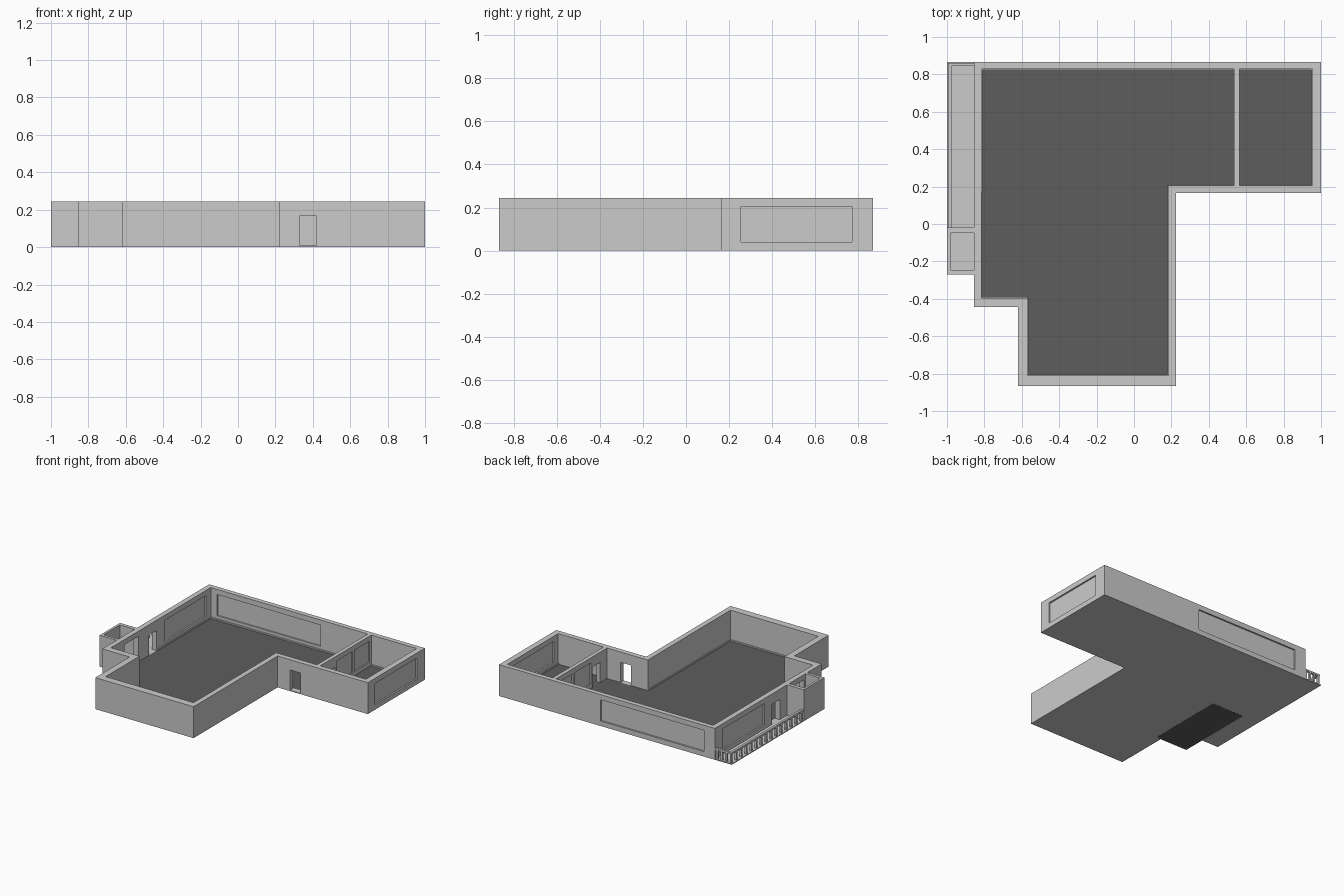
import bpy, bmesh

if "Cube" in bpy.data.objects:
    bpy.data.objects.remove(bpy.data.objects["Cube"])

H = 0.245          # wall height
FLOOR = 0.008      # finished floor level

OUTER = [(-0.855, 0.867), (-0.855, -0.445), (-0.62, -0.445), (-0.62, -0.867),
         (0.225, -0.867), (0.225, 0.165), (1.0, 0.165), (1.0, 0.867)]
INNER = [(-0.815, 0.83), (-0.815, -0.395), (-0.57, -0.395), (-0.57, -0.81),
         (0.185, -0.81), (0.185, 0.205), (0.955, 0.205), (0.955, 0.83)]

dark = bpy.data.materials.new("dark_floor")
dark.diffuse_color = (0.11, 0.11, 0.11, 1)
dark.use_nodes = True
dark.node_tree.nodes["Principled BSDF"].inputs["Base Color"].default_value = dark.diffuse_color


def prism(name, outline, z0, z1, mat=None):
    """Vertical extrusion of an outline."""
    bm = bmesh.new()
    face = bm.faces.new([bm.verts.new((x, y, z0)) for x, y in outline])
    top = bmesh.ops.extrude_face_region(bm, geom=[face])["geom"]
    bmesh.ops.translate(bm, vec=(0, 0, z1 - z0),
                        verts=[v for v in top if isinstance(v, bmesh.types.BMVert)])
    bmesh.ops.recalc_face_normals(bm, faces=bm.faces)
    me = bpy.data.meshes.new(name)
    bm.to_mesh(me)
    bm.free()
    ob = bpy.data.objects.new(name, me)
    bpy.context.collection.objects.link(ob)
    if mat:
        me.materials.append(mat)
    return ob


def box(name, x0, x1, y0, y1, z0, z1, mat=None):
    return prism(name, [(x0, y0), (x1, y0), (x1, y1), (x0, y1)], z0, z1, mat)


def cut(target, cutter):
    """Subtract the cutter and remove it."""
    mod = target.modifiers.new("cut", 'BOOLEAN')
    mod.operation = 'DIFFERENCE'
    mod.solver = 'EXACT'
    mod.object = cutter
    cutter.hide_render = True
    bpy.context.view_layer.objects.active = target
    bpy.ops.object.modifier_apply(modifier=mod.name)
    bpy.data.objects.remove(cutter)


def opening(wall, x0, x1, y0, y1, z0, z1):
    """Hole through a wall; the thin direction is overshot."""
    e = 0.01
    if x1 - x0 < y1 - y0:
        x0, x1 = x0 - e, x1 + e
    else:
        y0, y1 = y0 - e, y1 + e
    cut(wall, box("cutter", x0, x1, y0, y1, z0, z1))


def window(name, wall, x0, x1, y0, y1, z0=0.04, z1=0.205, inset=0.012):
    """Opening closed by a pane set back from both wall faces."""
    opening(wall, x0, x1, y0, y1, z0, z1)
    if x1 - x0 < y1 - y0:
        x0, x1 = x0 + inset, x1 - inset
    else:
        y0, y1 = y0 + inset, y1 - inset
    box(name, x0, x1, y0, y1, z0, z1)


# base slabs and floors
prism("base_slab", OUTER, 0.001, 0.005)
box("balcony_slab", -1.0, -0.855, -0.27, 0.867, 0.001, FLOOR)
box("underside_panel", -0.855, -0.58, -0.44, 0.18, 0.0, 0.004, dark)
prism("room_floor", INNER, 0.004, FLOOR, dark)

# outer walls
walls = prism("outer_walls", OUTER, 0.001, H)
cut(walls, prism("cutter", INNER, -0.1, 1))
opening(walls, 0.33, 0.42, 0.165, 0.205, FLOOR, 0.165)          # entrance
opening(walls, -0.855, -0.815, 0.07, 0.165, FLOOR, 0.165)       # balcony door
opening(walls, -0.855, -0.815, -0.23, -0.06, 0.02, 0.205)       # closet opening
window("back_window", walls, -0.76, 0.126, 0.83, 0.867)
window("right_window", walls, 0.955, 1.0, 0.255, 0.77)
window("left_window", walls, -0.855, -0.815, 0.26, 0.77)

# partition wall
part = box("partition_wall", 0.535, 0.565, 0.205, 0.83, 0.004, H)
opening(part, 0.535, 0.565, 0.29, 0.385, FLOOR, 0.165)
window("partition_window_1", part, 0.535, 0.565, 0.405, 0.6, inset=0.01)
window("partition_window_2", part, 0.535, 0.565, 0.625, 0.81, inset=0.01)

# skirting along the solid inner walls
S, T = 0.006, 0.018
box("skirting_back", -0.815, 0.535, 0.83 - S, 0.83, FLOOR, T)
box("skirting_back_small", 0.565, 0.955, 0.83 - S, 0.83, FLOOR, T)
box("skirting_right", 0.955 - S, 0.955, 0.205, 0.83, FLOOR, T)
box("skirting_front", -0.57, 0.185, -0.81, -0.81 + S, FLOOR, T)
box("skirting_inner", 0.185 - S, 0.185, -0.81, 0.205, FLOOR, T)
box("skirting_left", -0.815, -0.815 + S, 0.165, 0.83, FLOOR, T)
box("skirting_step_left", -0.57, -0.57 + S, -0.81, -0.395, FLOOR, T)
box("skirting_step", -0.815, -0.57, -0.395, -0.395 + S, FLOOR, T)

# closet on the balcony
closet = box("closet_walls", -1.0, -0.855, -0.27, -0.02, 0.001, H)
cut(closet, box("cutter", -0.982, -0.84, -0.247, -0.047, FLOOR, 1))

# balcony railing
R = 0.09
box("long_rail", -0.995, -0.977, -0.02, 0.862, R - 0.014, R)
box("short_rail", -0.977, -0.855, 0.844, 0.862, R - 0.014, R)
n = 15
for i in range(n):
    y = 0.853 - i * 0.855 / (n - 1)
    box("long_baluster", -0.993, -0.979, y - 0.008, y + 0.008, FLOOR, R - 0.014)
for i in range(3):
    x = -0.945 + i * 0.038
    box("short_baluster", x - 0.008, x + 0.008, 0.846, 0.86, FLOOR, R - 0.014)
